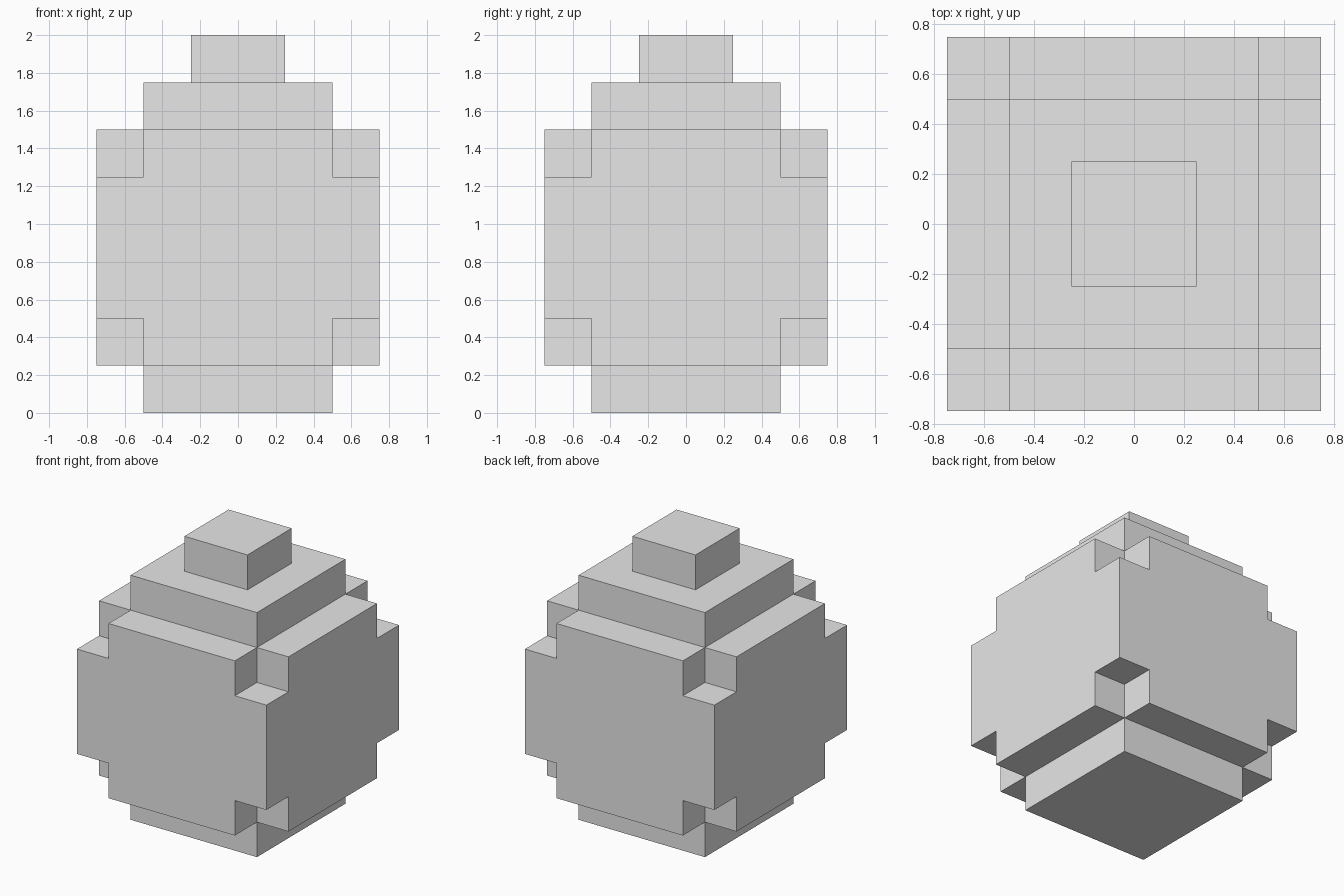
import bpy
import bmesh
from mathutils import Matrix, Vector

STEP = 0.25  # edge of one block

cube = bpy.data.objects.get("Cube")
if cube:
    bpy.data.objects.remove(cube, do_unlink=True)

grey = bpy.data.materials.new("plain_grey")
grey.use_nodes = True
colour = (0.8, 0.8, 0.8, 1.0)
grey.diffuse_color = colour
grey.node_tree.nodes["Principled BSDF"].inputs["Base Color"].default_value = colour


def add_object(name, bm):
    mesh = bpy.data.meshes.new(name)
    bm.to_mesh(mesh)
    bm.free()
    mesh.materials.append(grey)
    obj = bpy.data.objects.new(name, mesh)
    bpy.context.collection.objects.link(obj)
    return obj


def filled(cell):
    """Rule for the blocky body: core column, wide middle, cross-shaped shoulders."""
    x, y, z = cell
    wide_x, wide_y = x in (-3, 2), y in (-3, 2)
    if not (-3 <= x <= 2 and -3 <= y <= 2 and 0 <= z <= 6):
        return False
    if z in (0, 6):
        return not (wide_x or wide_y)
    if z in (1, 5):
        return not (wide_x and wide_y)
    return True


# Body: outer block faces only, merged into large flat faces
bm = bmesh.new()
for x in range(-3, 3):
    for y in range(-3, 3):
        for z in range(7):
            if not filled((x, y, z)):
                continue
            centre = Vector((x, y, z)) + Vector((0.5, 0.5, 0.5))
            for axis in range(3):
                for sign in (-1, 1):
                    n = Vector((0, 0, 0))
                    n[axis] = sign
                    if filled((x + int(n.x), y + int(n.y), z + int(n.z))):
                        continue
                    u = Vector((0, 0, 0))
                    u[(axis + 1) % 3] = 1
                    v = n.cross(u)
                    corners = (u + v, v - u, -u - v, u - v)
                    bm.faces.new([bm.verts.new((centre + (n + c) / 2) * STEP)
                                  for c in corners])
bmesh.ops.remove_doubles(bm, verts=bm.verts[:], dist=0.001)
bmesh.ops.dissolve_limit(bm, angle_limit=0.01, verts=bm.verts[:], edges=bm.edges[:])
add_object("body", bm)

# Knob on top
bm = bmesh.new()
bmesh.ops.create_cube(bm, size=1, matrix=Matrix.Translation((0, 0, 7.5 * STEP))
                      @ Matrix.Diagonal((2 * STEP, 2 * STEP, STEP, 1)))
add_object("top_knob", bm)
